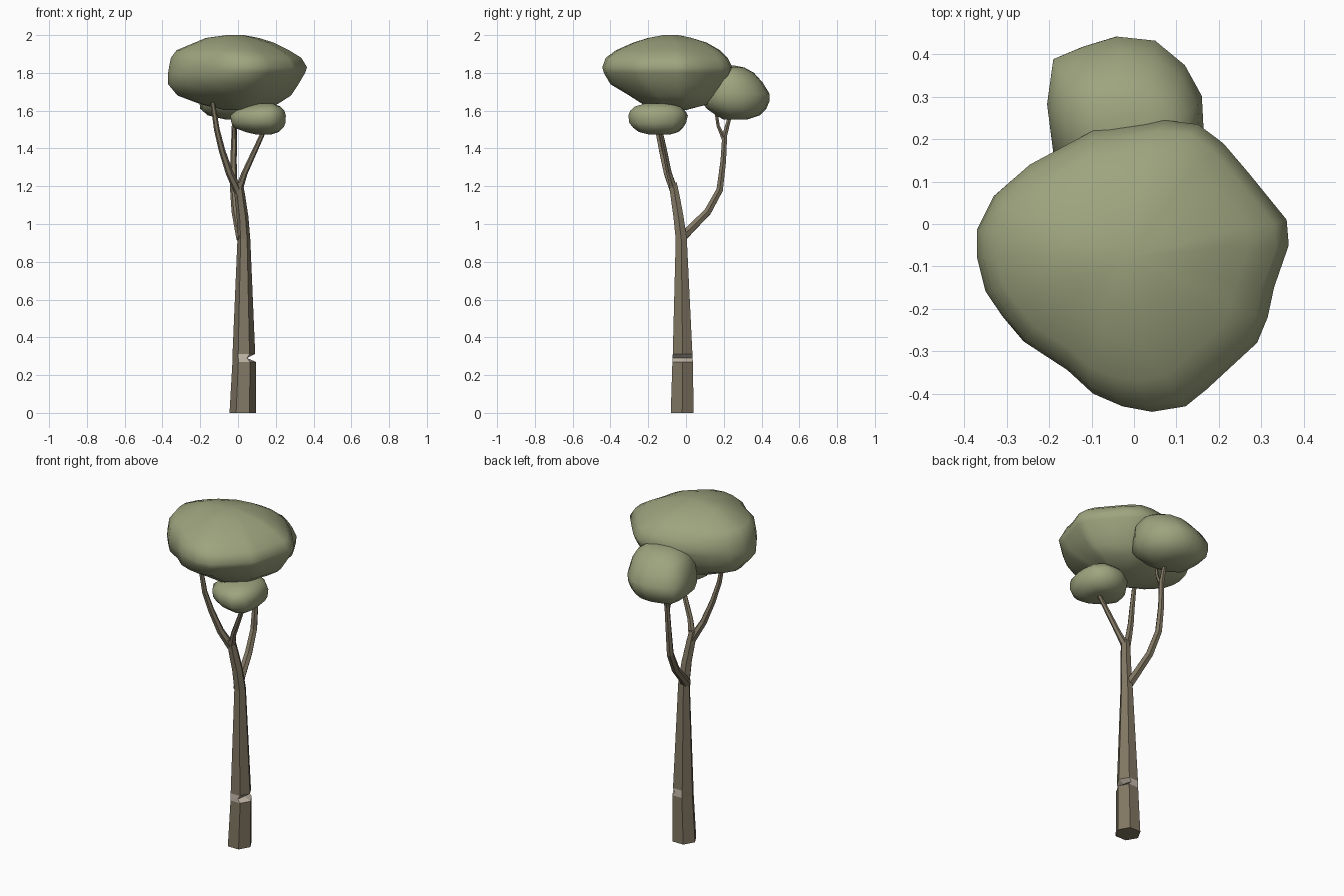
import bpy, bmesh, math
from mathutils import Vector


def material(name, rgb):
    m = bpy.data.materials.new(name)
    m.diffuse_color = (*rgb, 1)
    return m


BARK = material("bark", (0.22, 0.185, 0.125))
WOOD = material("cut_wood", (0.55, 0.48, 0.40))
LEAF = material("leaves", (0.34, 0.37, 0.21))


def skin(bm, rings):
    """Join successive vertex rings with quads, returned as faces[ring][side]."""
    n = len(rings[0])
    return [[bm.faces.new((a[i], a[(i + 1) % n], b[(i + 1) % n], b[i]))
             for i in range(n)] for a, b in zip(rings, rings[1:])]


def finish(bm, name, mats, angle):
    bmesh.ops.recalc_face_normals(bm, faces=bm.faces[:])
    me = bpy.data.meshes.new(name)
    bm.to_mesh(me)
    bm.free()
    ob = bpy.data.objects.new(name, me)
    bpy.context.collection.objects.link(ob)
    for m in mats:
        me.materials.append(m)
    if angle:
        bpy.ops.object.select_all(action='DESELECT')
        ob.select_set(True)
        bpy.context.view_layer.objects.active = ob
        bpy.ops.object.shade_smooth_by_angle(angle=math.radians(angle))
    return ob


def limb(name, path, sides=6, flat=False, notch=None):
    """Faceted tapering limb along (x, y, z, radius) points."""
    bm = bmesh.new()
    pts = [Vector(p[:3]) for p in path]
    rings = []
    for k, p in enumerate(path):
        t = pts[min(k + 1, len(pts) - 1)] - pts[max(k - 1, 0)]
        q = Vector((0, 0, 1)).rotation_difference(Vector((0, 0, 1)) if flat else t)
        ring = []
        for i in range(sides):
            a = math.tau * i / sides
            ring.append(bm.verts.new(
                pts[k] + q @ Vector((math.cos(a), math.sin(a), 0)) * p[3]))
        rings.append(ring)
    faces = skin(bm, rings)
    bm.faces.new(rings[0])
    bm.faces.new(rings[-1])
    if notch:
        # push the +x side of one ring inwards and show pale wood there
        for i in (0, 1, 5):
            rings[notch][i].co.x = 0.048
        for row in (faces[notch - 1], faces[notch]):
            for i in (0, 1, 4, 5):
                row[i].material_index = 1
    return finish(bm, name, (BARK, WOOD), 0)


def canopy(name, outline, levels):
    """Rounded mass: top outline fitted to (z, xmin, xmax, ymin, ymax) levels."""
    xs, ys = zip(*outline)
    x0, x1, y0, y1 = min(xs), max(xs), min(ys), max(ys)
    bm = bmesh.new()
    rings = [[bm.verts.new((a + (x - x0) / (x1 - x0) * (b - a),
                            c + (y - y0) / (y1 - y0) * (d - c), z))
              for x, y in outline] for z, a, b, c, d in levels]
    skin(bm, rings)
    for r in (rings[0], rings[-1]):
        bmesh.ops.poke(bm, faces=[bm.faces.new(r)])
    return finish(bm, name, (LEAF,), 70)


# Trunk with the chopped notch
limb("trunk", [(.025, -.02, 0, .07), (.033, -.018, .27, .0625),
               (.032, -.018, .29, .0615), (.031, -.018, .312, .06),
               (.031, -.025, .92, .034), (.024, -.04, 1.04, .031),
               (.01, -.058, 1.15, .028), (.002, -.07, 1.22, .024)],
     flat=True, notch=2)

# Branches
limb("left_branch", [(.008, -.058, 1.16, .024), (-.045, -.1, 1.27, .02),
                     (-.085, -.128, 1.39, .017), (-.112, -.15, 1.5, .015),
                     (-.14, -.16, 1.68, .012)])
limb("right_branch", [(.0, -.06, 1.17, .022), (.035, -.09, 1.27, .016),
                      (.09, -.113, 1.39, .014), (.15, -.14, 1.52, .011)])
limb("back_branch", [(.02, -.03, .92, .028), (.005, .03, .98, .024),
                     (-.012, .115, 1.065, .022), (-.022, .178, 1.18, .02),
                     (-.024, .197, 1.33, .017), (-.02, .205, 1.47, .015),
                     (-.02, .24, 1.6, .01)])
limb("back_twig", [(-.02, .202, 1.45, .013), (-.02, .17, 1.52, .009),
                   (-.02, .155, 1.62, .008)], sides=5)

# Foliage masses
canopy("main_canopy",
       [(-.37, -.01), (-.33, .07), (-.25, .14), (-.1, .22), (.07, .245),
        (.15, .235), (.21, .19), (.27, .12), (.36, .01), (.365, -.05),
        (.33, -.15), (.315, -.22), (.29, -.28), (.17, -.39), (.12, -.43),
        (.04, -.443), (-.03, -.43), (-.1, -.4), (-.16, -.345), (-.26, -.28),
        (-.31, -.22), (-.35, -.16), (-.37, -.08)],
       [(1.603, -.07, .08, -.18, .0), (1.635, -.2, .21, -.23, .12),
        (1.68, -.32, .28, -.3, .165), (1.74, -.37, .32, -.4, .215),
        (1.80, -.37, .355, -.435, .237), (1.83, -.365, .365, -.443, .245),
        (1.88, -.355, .335, -.425, .22), (1.92, -.325, .27, -.37, .18),
        (1.96, -.23, .19, -.28, .11), (1.985, -.17, .11, -.2, .03),
        (2.0, -.06, .03, -.12, -.04)])

canopy("back_canopy",
       [(-.205, .28), (-.19, .39), (-.12, .42), (-.04, .445), (.05, .435),
        (.12, .375), (.16, .3), (.165, .2), (.11, .1), (0, .07), (-.11, .09),
        (-.19, .16)],
       [(1.552, -.06, .05, .2, .32), (1.575, -.16, .11, .16, .39),
        (1.61, -.2, .145, .11, .425), (1.65, -.205, .16, .08, .442),
        (1.69, -.205, .165, .08, .442), (1.75, -.19, .155, .09, .405),
        (1.80, -.16, .13, .11, .36), (1.828, -.11, .09, .15, .31),
        (1.838, -.06, .03, .19, .26)])

canopy("small_canopy",
       [(-.04, -.17), (0, -.24), (.08, -.29), (.17, -.305), (.23, -.26),
        (.253, -.17), (.24, -.06), (.18, 0), (.09, .01), (.01, -.04),
        (-.03, -.1)],
       [(1.475, .09, .18, -.2, -.08), (1.487, .04, .215, -.25, -.04),
        (1.51, -.02, .24, -.28, -.015), (1.535, -.035, .252, -.3, 0),
        (1.575, -.04, .253, -.305, .01), (1.6, -.01, .245, -.295, -.005),
        (1.622, .04, .225, -.27, -.03), (1.637, .09, .19, -.22, -.08)])
